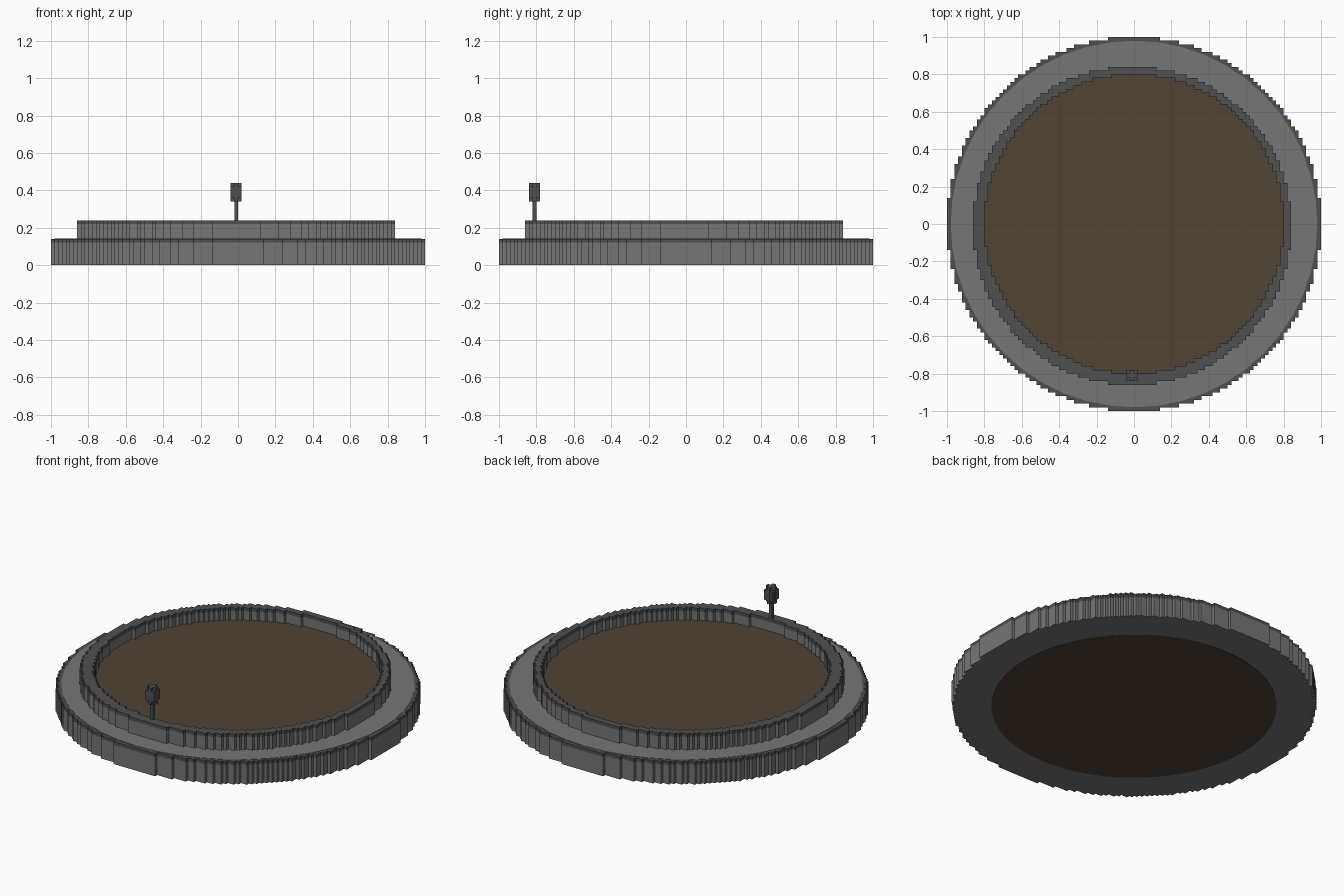
import bpy, bmesh, math

cube = bpy.data.objects.get("Cube")
if cube:
    bpy.data.objects.remove(cube, do_unlink=True)

CELL = 0.02


def material(name, rgb):
    m = bpy.data.materials.new(name)
    m.use_nodes = True
    m.diffuse_color = (*rgb, 1)
    b = m.node_tree.nodes["Principled BSDF"]
    b.inputs["Base Color"].default_value = (*rgb, 1)
    b.inputs["Roughness"].default_value = 0.9
    return m


GREY = material("stone grey", (0.18, 0.18, 0.18))
DARK = material("dark grey", (0.08, 0.08, 0.08))
BROWN = material("soil brown", (0.082, 0.056, 0.036))


def finish(name, bm, mats):
    bmesh.ops.recalc_face_normals(bm, faces=bm.faces[:])
    me = bpy.data.meshes.new(name)
    bm.to_mesh(me)
    bm.free()
    for m in mats:
        me.materials.append(m)
    ob = bpy.data.objects.new(name, me)
    bpy.context.collection.objects.link(ob)
    return ob


def blocky_ring(name, centre, r_out, r_in, z0, z_cap, z1):
    """Ring of square cells, grey below z_cap and dark above it."""
    bm = bmesh.new()
    verts = {}

    def vert(i, j):
        if (i, j) not in verts:
            verts[i, j] = bm.verts.new((i * CELL, j * CELL, z0))
        return verts[i, j]

    for i in range(-50, 50):
        for j in range(-50, 50):
            x, y = (i + 0.5) * CELL, (j + 0.5) * CELL
            if math.hypot(x - centre, y - centre) < r_out and math.hypot(x, y) > r_in:
                bm.faces.new([vert(i, j), vert(i + 1, j), vert(i + 1, j + 1), vert(i, j + 1)])
    # Raise the footprint in two layers: body, then cap
    base = bm.faces[:]
    bottom = bmesh.ops.duplicate(bm, geom=base)["geom"]
    bottom = [f for f in bottom if isinstance(f, bmesh.types.BMFace)]
    top = base
    for z in (z_cap, z1):
        res = bmesh.ops.extrude_face_region(bm, geom=top)["geom"]
        bmesh.ops.delete(bm, geom=[f for f in top if f.is_valid], context='FACES_ONLY')
        top = [f for f in res if isinstance(f, bmesh.types.BMFace)]
        for v in {v for f in top for v in f.verts}:
            v.co.z = z
    bmesh.ops.remove_doubles(bm, verts=bm.verts[:], dist=0.0005)
    for f in bm.faces:
        f.material_index = 1 if f.calc_center_median().z > z_cap + 0.001 else 0
    return finish(name, bm, [GREY, DARK])


def disc(name, r, z0, z1, mat, sides):
    bm = bmesh.new()
    bmesh.ops.create_cone(bm, cap_ends=True, segments=sides, radius1=r, radius2=r, depth=z1 - z0)
    bmesh.ops.translate(bm, verts=bm.verts[:], vec=(0, 0, (z0 + z1) / 2))
    return finish(name, bm, [mat])


def boxes(name, items, mat):
    bm = bmesh.new()
    for (cx, cy, sx, sy, z0, z1) in items:
        vs = bmesh.ops.create_cube(bm, size=1)["verts"]
        bmesh.ops.scale(bm, verts=vs, vec=(sx, sy, z1 - z0))
        bmesh.ops.translate(bm, verts=vs, vec=(cx, cy, (z0 + z1) / 2))
    return finish(name, bm, [mat])


# Stepped base with dark top edge, and raised wall around the middle
blocky_ring("base", 0, 1.0, 0.70, 0.002, 0.12, 0.14)
blocky_ring("inner_wall", -0.01, 0.851, 0.80, 0.14, 0.22, 0.24)

# Walkway surface on the base
disc("walkway", 0.98, 0.132, 0.142, GREY, 48)

# Soil bed, seen from above and below
disc("soil_bed", 0.815, 0.135, 0.165, BROWN, 96)
disc("soil_underside", 0.79, 0.0, 0.01, BROWN, 96)

# Small lamp standing on the front of the wall
LX, LY = -0.01, -0.81
boxes("lamp_post", [(LX, LY, CELL, CELL, 0.24, 0.345)], DARK)
boxes("lamp_head", [
    (LX, LY, 3 * CELL, CELL, 0.34, 0.44),
    (LX, LY, CELL, 3 * CELL, 0.34, 0.44),
    (LX, LY, 2.96 * CELL, 2.96 * CELL, 0.36, 0.42),
], DARK)
